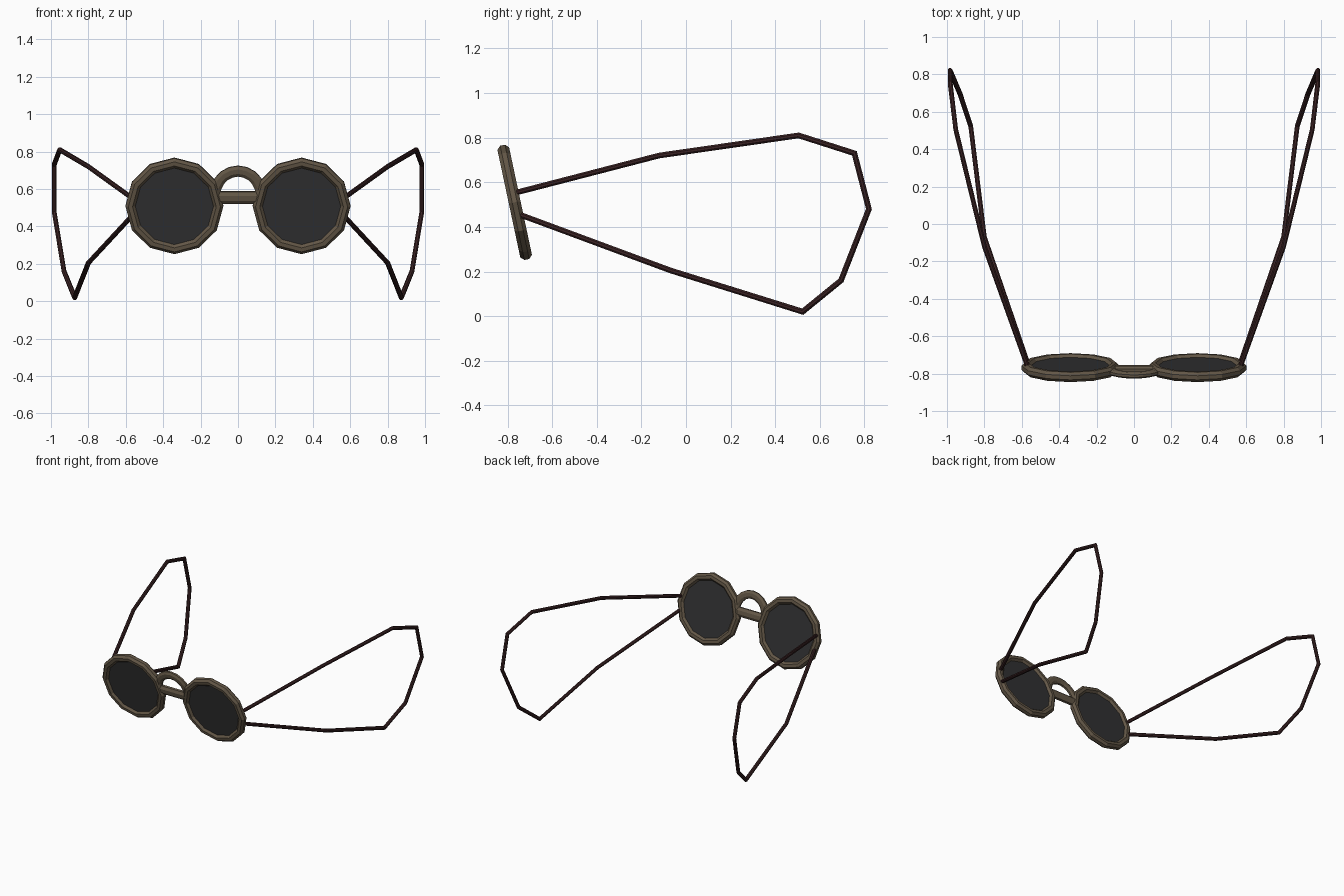
import bpy, bmesh, math
from mathutils import Vector, Matrix

if "Cube" in bpy.data.objects:
    bpy.data.objects.remove(bpy.data.objects["Cube"])


def material(name, rgb):
    m = bpy.data.materials.new(name)
    m.diffuse_color = (*rgb, 1)
    m.use_nodes = True
    m.node_tree.nodes["Principled BSDF"].inputs["Base Color"].default_value = m.diffuse_color
    return m


FRAME = material("dull bronze", (0.125, 0.095, 0.062))
LENS = material("smoked glass", (0.032, 0.032, 0.033))
WIRE = material("dark red brown", (0.042, 0.016, 0.017))

# The front of the glasses leans forward at the top
TILT = Matrix.Translation((0, -0.768, 0.51)) @ Matrix.Rotation(math.radians(12), 4, 'X')


def make(name, bm, mat, matrix=Matrix()):
    bmesh.ops.recalc_face_normals(bm, faces=bm.faces)
    bm.transform(matrix)
    me = bpy.data.meshes.new(name)
    bm.to_mesh(me)
    bm.free()
    me.materials.append(mat)
    ob = bpy.data.objects.new(name, me)
    bpy.context.collection.objects.link(ob)
    return ob


def sweep(points, axis, ra, rb, sides, closed=False):
    """Mitred tube along points; ra is the radius along axis, rb across it."""
    bm = bmesh.new()
    pts = [Vector(p) for p in points]
    n = len(pts)
    rings = []
    for i, p in enumerate(pts):
        prev = pts[i - 1] if (closed or i > 0) else None
        nxt = pts[(i + 1) % n] if (closed or i < n - 1) else None
        d1 = (p - prev).normalized() if prev is not None else (nxt - p).normalized()
        d2 = (nxt - p).normalized() if nxt is not None else d1
        t = (d1 + d2).normalized()
        a = Vector(axis)
        a = (a - t * a.dot(t)).normalized()
        b = t.cross(a) / max(t.dot(d2), 0.5)
        ring = []
        for k in range(sides):
            ang = 2 * math.pi * (k + 0.5) / sides
            ring.append(bm.verts.new(p + a * ra * math.cos(ang) + b * rb * math.sin(ang)))
        rings.append(ring)
    for i in range(n if closed else n - 1):
        r, s = rings[i], rings[(i + 1) % n]
        for k in range(sides):
            j = (k + 1) % sides
            bm.faces.new((r[k], r[j], s[j], s[k]))
    if not closed:
        bm.faces.new(rings[0])
        bm.faces.new(rings[-1])
    return bm


# Ear loop: from the top of the rim out, round the back and in again
LOOP = [(0.568, -0.765, 0.553), (0.80, -0.12, 0.72), (0.953, 0.505, 0.81),
        (0.983, 0.755, 0.73), (0.983, 0.82, 0.48), (0.93, 0.695, 0.16),
        (0.873, 0.523, 0.02), (0.80, -0.07, 0.205), (0.568, -0.745, 0.455)]

for side, s in (("left", -1), ("right", 1)):
    # Twelve-sided rim
    circle = [(s * 0.34 + 0.235 * math.sin(i * math.pi / 6), 0,
               0.235 * math.cos(i * math.pi / 6)) for i in range(12)]
    make(side + "_rim", sweep(circle, (0, 1, 0), 0.029, 0.028, 8, True), FRAME, TILT)
    # Flat dark lens
    bm = bmesh.new()
    bmesh.ops.create_cone(bm, cap_ends=True, segments=12, radius1=0.225,
                          radius2=0.225, depth=0.024)
    turn = Matrix.Translation((s * 0.34, 0, 0)) @ Matrix.Rotation(math.pi / 2, 4, 'X')
    make(side + "_lens", bm, LENS, TILT @ turn)
    # Wire ear loop
    path = [(s * x, y, z) for x, y, z in LOOP]
    make(side + "_ear_loop", sweep(path, (1, 0, 0), 0.0135, 0.0135, 8), WIRE)

# Bridge: straight bar and arch above it
bar = [(-0.115, 0, 0.045), (0.115, 0, 0.045)]
make("bridge_bar", sweep(bar, (0, 1, 0), 0.022, 0.036, 8), FRAME, TILT)
arch = [(-0.123 * math.cos(i * math.pi / 10), 0, 0.06 + 0.13 * math.sin(i * math.pi / 10))
        for i in range(11)]
make("bridge_arch", sweep(arch, (0, 1, 0), 0.018, 0.031, 8), FRAME, TILT)
